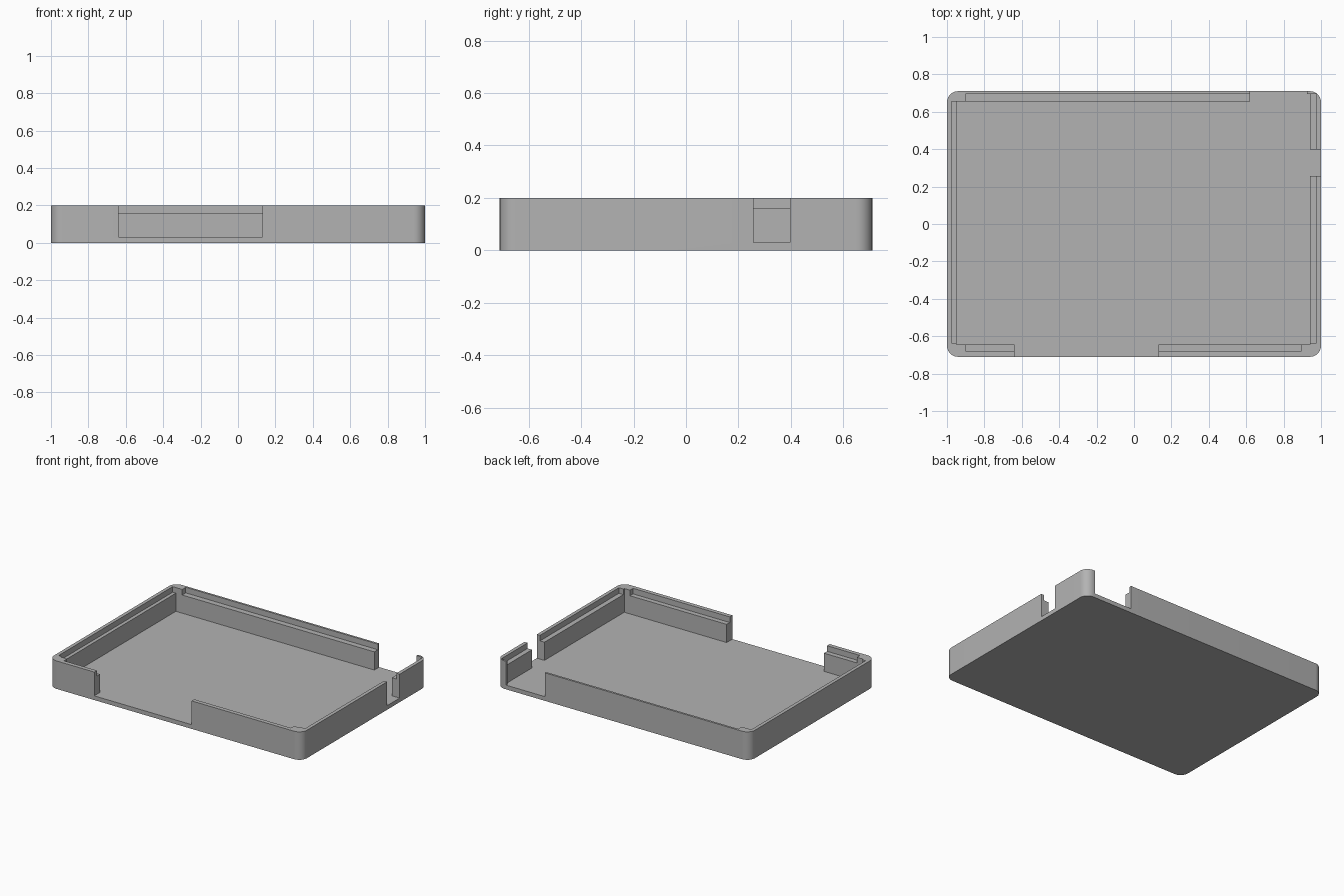
import bpy, bmesh, math

if "Cube" in bpy.data.objects:
    bpy.data.objects.remove(bpy.data.objects["Cube"])

FLOOR, LEDGE, TOP = 0.03, 0.16, 0.20
HX, HY, RADIUS = 1.0, 0.71, 0.06

grey = bpy.data.materials.new("grey plastic")
grey.diffuse_color = (0.45, 0.45, 0.45, 1)
grey.use_nodes = True
grey.node_tree.nodes["Principled BSDF"].inputs["Base Color"].default_value = grey.diffuse_color


def box(name, x0, x1, y0, y1, z0, z1, radius=0):
    """Axis-aligned box, optionally with rounded vertical edges."""
    bm = bmesh.new()
    bmesh.ops.create_cube(bm, size=1)
    for v in bm.verts:
        v.co = ((x0 + x1) / 2 + v.co.x * (x1 - x0),
                (y0 + y1) / 2 + v.co.y * (y1 - y0),
                (z0 + z1) / 2 + v.co.z * (z1 - z0))
    if radius:
        upright = [e for e in bm.edges
                   if abs(e.verts[0].co.z - e.verts[1].co.z) > 0.01]
        bmesh.ops.bevel(bm, geom=upright, offset=radius, segments=10,
                        profile=0.5, affect='EDGES')
    mesh = bpy.data.meshes.new(name)
    bm.to_mesh(mesh)
    bm.free()
    mesh.materials.append(grey)
    obj = bpy.data.objects.new(name, mesh)
    bpy.context.collection.objects.link(obj)
    return obj


# Solid body with rounded corners
tray = box("tray", -HX, HX, -HY, HY, 0, TOP, RADIUS)

# Cuts: x0, x1, y0, y1, lowest z
cuts = {
    "cavity": (-0.95, 0.94, -0.645, 0.655, FLOOR),
    "back_corner_pocket": (0.62, 0.94, 0.60, 0.695, FLOOR),
    # openings through the walls
    "front_opening": (-0.64, 0.13, -0.80, -0.60, FLOOR),
    "right_opening": (0.90, 1.10, 0.257, 0.397, FLOOR),
    "back_opening": (0.62, 0.925, 0.60, 0.80, FLOOR),
    # stepped ledges inside the rim
    "back_ledge": (-0.90, 0.65, 0.64, 0.695, LEDGE),
    "left_ledge": (-0.975, -0.93, -0.635, 0.655, LEDGE),
    "front_ledge": (-0.90, 0.895, -0.68, -0.63, LEDGE),
    "right_ledge": (0.92, 0.975, -0.635, 0.695, LEDGE),
}
bpy.context.view_layer.objects.active = tray
tray.select_set(True)
for name, (x0, x1, y0, y1, z0) in cuts.items():
    cutter = box(name + "_cutter", x0, x1, y0, y1, z0, TOP + 0.1)
    cutter.hide_render = True
    mod = tray.modifiers.new(name, 'BOOLEAN')
    mod.operation = 'DIFFERENCE'
    mod.solver = 'EXACT'
    mod.object = cutter
    bpy.ops.object.modifier_apply(modifier=mod.name)
    bpy.data.objects.remove(cutter)

# Smooth rounded corners, crisp edges elsewhere
bpy.ops.object.shade_smooth_by_angle(angle=math.radians(30))
